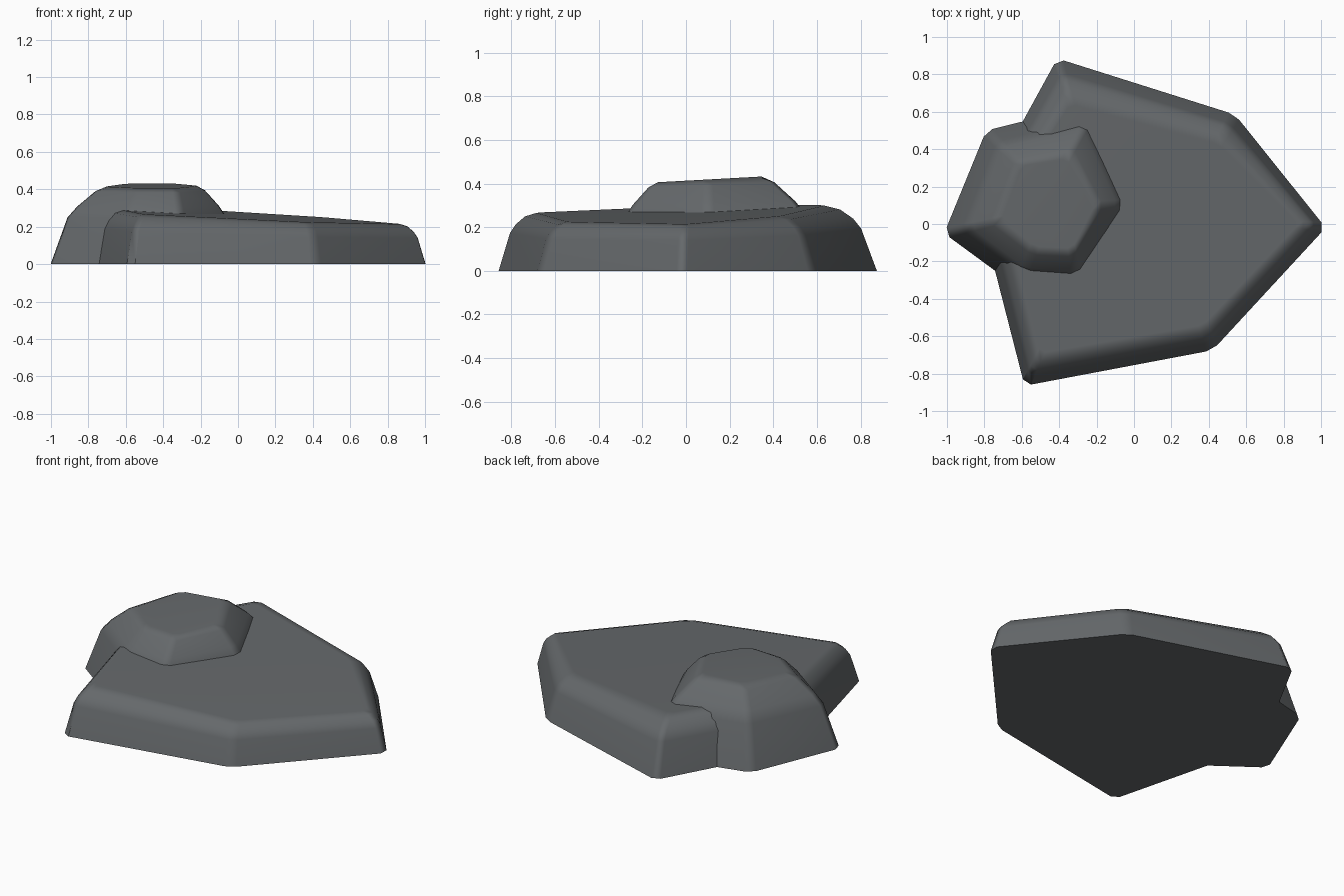
import bpy, bmesh, math
from mathutils import Vector

if "Cube" in bpy.data.objects:
    bpy.data.objects.remove(bpy.data.objects["Cube"])

stone = bpy.data.materials.new("slate grey")
stone.diffuse_color = (0.13, 0.14, 0.147, 1)
stone.use_nodes = True
stone.node_tree.nodes["Principled BSDF"].inputs["Base Color"].default_value = stone.diffuse_color


def clip_corners(points, size):
    """Replace each corner by two points, giving narrow chamfered corners."""
    out = []
    n = len(points)
    for i in range(n):
        p, a, b = (Vector(points[k % n]) for k in (i, i - 1, i + 1))
        out += [p + (a - p).normalized() * size, p + (b - p).normalized() * size]
    return out


def rock(name, base, top, profile, plane):
    """Loft from the base outline to a sloping top outline along a rounded profile."""
    low, high = clip_corners(base, 0.035), clip_corners(top, 0.025)
    n = len(low)
    bm = bmesh.new()
    rings = []
    for inset, rise in profile:
        ring = []
        for a, b in zip(low, high):
            p = a.lerp(b, inset)
            z = plane[0] + plane[1] * b.x + plane[2] * b.y
            ring.append(bm.verts.new((p.x, p.y, z * rise)))
        rings.append(ring)
    for r, s in zip(rings, rings[1:]):
        for i in range(n):
            j = (i + 1) % n
            bm.faces.new((r[i], r[j], s[j], s[i]))
    bm.faces.new(rings[0])
    bm.faces.new(rings[-1])
    bmesh.ops.recalc_face_normals(bm, faces=bm.faces)
    mesh = bpy.data.meshes.new(name)
    bm.to_mesh(mesh)
    bm.free()
    mesh.materials.append(stone)
    obj = bpy.data.objects.new(name, mesh)
    bpy.context.collection.objects.link(obj)
    bpy.ops.object.select_all(action='DESELECT')
    obj.select_set(True)
    bpy.context.view_layer.objects.active = obj
    bpy.ops.object.shade_smooth_by_angle(angle=math.radians(40))
    # keep the big flat faces looking flat
    mod = obj.modifiers.new("weighted normals", 'WEIGHTED_NORMAL')
    mod.keep_sharp = True
    return obj


# wide flat slab
rock("large_slab",
     [(-0.41, 0.885), (0.54, 0.585), (1.025, -0.02), (0.42, -0.675), (-0.585, -0.865), (-0.835, 0.11)],
     [(-0.34, 0.64), (0.45, 0.43), (0.88, 0.0), (0.37, -0.54), (-0.50, -0.69), (-0.69, 0.11)],
     [(0, 0), (0.3, 0.65), (0.45, 0.8), (0.7, 0.94), (1, 1)],
     (0.2615, -0.054, 0.032))

# smaller boulder overlapping its left side
rock("small_boulder",
     [(-1.015, -0.05), (-0.79, 0.5), (-0.20, 0.645), (0.02, 0.1), (-0.29, -0.35), (-0.62, -0.34)],
     [(-0.71, 0.02), (-0.60, 0.31), (-0.36, 0.35), (-0.21, 0.1), (-0.33, -0.13), (-0.53, -0.12)],
     [(0, 0), (0.3, 0.6), (0.47, 0.74), (0.8, 0.94), (1, 1)],
     (0.413, 0, 0.055))
